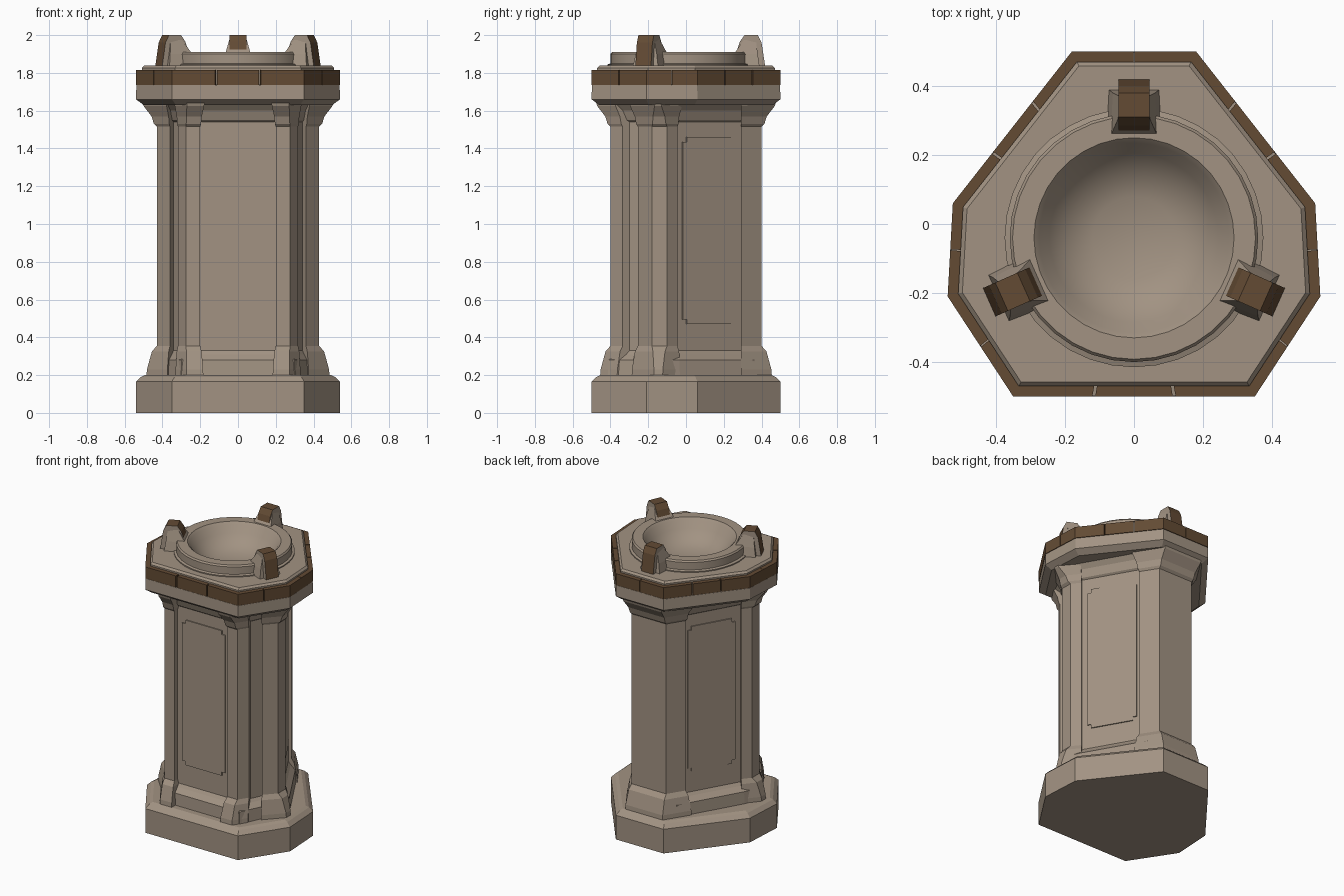
import bpy, bmesh, math
from mathutils import Vector, Matrix

cube = bpy.data.objects.get("Cube")
if cube:
    bpy.data.objects.remove(cube)


def material(name, rgb):
    m = bpy.data.materials.new(name)
    m.use_nodes = True
    m.diffuse_color = (*rgb, 1)
    m.node_tree.nodes["Principled BSDF"].inputs["Base Color"].default_value = (*rgb, 1)
    return m


STONE = material("warm stone", (0.36, 0.29, 0.225))
BRONZE = material("brown trim", (0.125, 0.07, 0.034))


def finish(bm, name, *mats):
    bmesh.ops.recalc_face_normals(bm, faces=bm.faces)
    mesh = bpy.data.meshes.new(name)
    bm.to_mesh(mesh)
    bm.free()
    for m in mats:
        mesh.materials.append(m)
    ob = bpy.data.objects.new(name, mesh)
    bpy.context.collection.objects.link(ob)
    return ob


def skin(bm, rings):
    """Join equal rings of 3D points into a closed solid."""
    loops = [[bm.verts.new(p) for p in ring] for ring in rings]
    n = len(loops[0])
    for a, b in zip(loops, loops[1:]):
        for i in range(n):
            j = (i + 1) % n
            bm.faces.new((a[i], a[j], b[j], b[i]))
    return bm.faces.new(loops[0][::-1]), bm.faces.new(loops[-1])


def offset(poly, d, weights=None):
    """Move each edge of a counter-clockwise outline outward by d * weight."""
    n = len(poly)
    w = weights or [1] * n
    normals = []
    for i in range(n):
        e = Vector(poly[(i + 1) % n]) - Vector(poly[i])
        normals.append(Vector((e.y, -e.x)).normalized())
    out = []
    for i in range(n):
        rows = Matrix((normals[i - 1], normals[i]))
        out.append(Vector(poly[i]) + rows.inverted() @ Vector((w[i - 1] * d, w[i] * d)))
    return out


def tier(name, poly, sections, weights=None, mirror=False):
    """Stack offset outlines; sections are (height, offset)."""
    bm = bmesh.new()
    skin(bm, [[(p.x, p.y, z) for p in offset(poly, d, weights)] for z, d in sections])
    ob = finish(bm, name, STONE)
    if mirror:
        ob.modifiers.new("Mirror", 'MIRROR')
    return ob


def symmetric(half):
    return half + [(-x, y) for x, y in reversed(half)]


OUTLINE = symmetric([(.35, -.5), (.54, -.21), (.525, .06), (.18, .5)])
CORE = symmetric([(.27, -.365), (.395, -.1), (.375, -.055), (.16, .32)])

# Plinth and recessed shaft
tier("plinth", OUTLINE, [(0, 0), (.165, 0), (.19, -.025), (.2, -.045)])
tier("shaft", CORE, [(.19, .05), (.28, .045), (.31, .015), (.33, 0),
                     (1.54, 0), (1.55, .012), (1.6, .03), (1.66, .08)])

# Corner pillars with flared feet and capitals
FLARE = [(.19, .055), (.23, .052), (.325, .026), (.355, 0),
         (1.515, 0), (1.53, .015), (1.57, .028), (1.625, .07), (1.66, .08)]
tier("front_pillar", [(.2, -.28), (.2, -.4), (.275, -.4), (.318, -.335), (.28, -.25)],
     FLARE, [.3, 1, .5, 0, 0], True)
tier("side_pillar", [(.3, -.12), (.36, -.255), (.43, -.18), (.43, -.1), (.385, -.045)],
     FLARE, [0, .6, 1, .5, 0], True)
tier("back_pillar", [(.2, .29), (.13, .4), (-.13, .4), (-.2, .29)], FLARE, [.7, 1, .7, 0])

# Wall panels with notched corners
def wall_panel(name, x, y, degrees):
    w, lo, hi, c = .162, .47, 1.46, .025
    right = [(w - c, lo), (w - c, lo + c), (w, lo + c),
             (w, hi - c), (w - c, hi - c), (w - c, hi)]
    shape = symmetric(right)
    bm = bmesh.new()
    skin(bm, [[(px, d, pz) for px, pz in shape] for d in (.002, -.007)])
    ob = finish(bm, name, STONE)
    ob.location = (x, y, 0)
    ob.rotation_euler.z = math.radians(degrees)


wall_panel("front_panel", 0, -.365, 0)
wall_panel("left_panel", .275, .12, 120)
wall_panel("right_panel", -.275, .12, -120)

# Top slab, hollowed for the bowl
slab = tier("top_slab", OUTLINE, [(1.63, -.04), (1.66, 0), (1.735, -.002),
                                  (1.738, -.03), (1.825, -.03), (1.838, -.042)])
CENTRE = Vector((0, -.04, 0))
bpy.ops.mesh.primitive_cylinder_add(vertices=32, radius=.31, depth=.3,
                                    location=CENTRE + Vector((0, 0, 1.89)))
cutter = bpy.context.object
cutter.hide_render = True
cut = slab.modifiers.new("Hollow", 'BOOLEAN')
cut.operation = 'DIFFERENCE'
cut.object = cutter
bpy.context.view_layer.objects.active = slab
bpy.ops.object.modifier_apply(modifier="Hollow")
bpy.data.objects.remove(cutter)

# Brown band made of blocks around the slab
bm = bmesh.new()
inner = offset(OUTLINE, -.035)
for i, start in enumerate(OUTLINE):
    j = (i + 1) % len(OUTLINE)
    a, b = Vector(start), Vector(OUTLINE[j])
    count = max(2, round((b - a).length / .22))
    for k in range(count):
        gap = .006
        t0 = k / count + (gap if k else 0)
        t1 = (k + 1) / count - (gap if k < count - 1 else 0)
        quad = [a.lerp(b, t0), a.lerp(b, t1), inner[i].lerp(inner[j], t1), inner[i].lerp(inner[j], t0)]
        skin(bm, [[(p.x, p.y, z) for p in quad] for z in (1.737, 1.815)])
finish(bm, "trim_band", BRONZE)

# Bowl turned from a profile
profile = [(.375, 1.82), (.375, 1.845), (.36, 1.85), (.36, 1.9), (.352, 1.91), (.29, 1.91),
           (.275, 1.895), (.245, 1.85), (.19, 1.8), (.12, 1.77), (0, 1.765)]
bm = bmesh.new()
verts = [bm.verts.new((r, 0, z)) for r, z in profile]
edges = [bm.edges.new(pair) for pair in zip(verts, verts[1:])]
bmesh.ops.spin(bm, geom=verts + edges, axis=(0, 0, 1), cent=(0, 0, 0),
               angle=math.tau, steps=36)
bmesh.ops.remove_doubles(bm, verts=bm.verts, dist=.0005)
bowl = finish(bm, "bowl", STONE)
bowl.location = CENTRE
bpy.ops.object.select_all(action='DESELECT')
bowl.select_set(True)
bpy.context.view_layer.objects.active = bowl
bpy.ops.object.shade_smooth_by_angle(angle=math.radians(32))

# Three upright prongs: stone cheeks, brown edge, spreading foot
PRONG = [(.46, 1.83), (.44, 1.96), (.42, 2), (.35, 2), (.325, 1.965), (.3, 1.89), (.28, 1.83)]
for side, degrees in (("back", 90), ("left", -24), ("right", 204)):
    bm = bmesh.new()
    cheeks = skin(bm, [[(r, y, z) for r, z in PRONG] for y in (-.045, .045)])
    for f in cheeks:
        f.material_index = 1
    prong = finish(bm, side + "_prong", BRONZE, STONE)
    bm = bmesh.new()
    levels = [(1.83, .27, .43, .082), (1.9, .295, .42, .068), (1.975, .345, .41, .046)]
    skin(bm, [[(a, -w, z), (b, -w * .9, z), (b, w * .9, z), (a, w, z)]
              for z, a, b, w in levels])
    foot = finish(bm, side + "_prong_foot", STONE)
    for ob in (prong, foot):
        ob.location = CENTRE
        ob.rotation_euler.z = math.radians(degrees)
